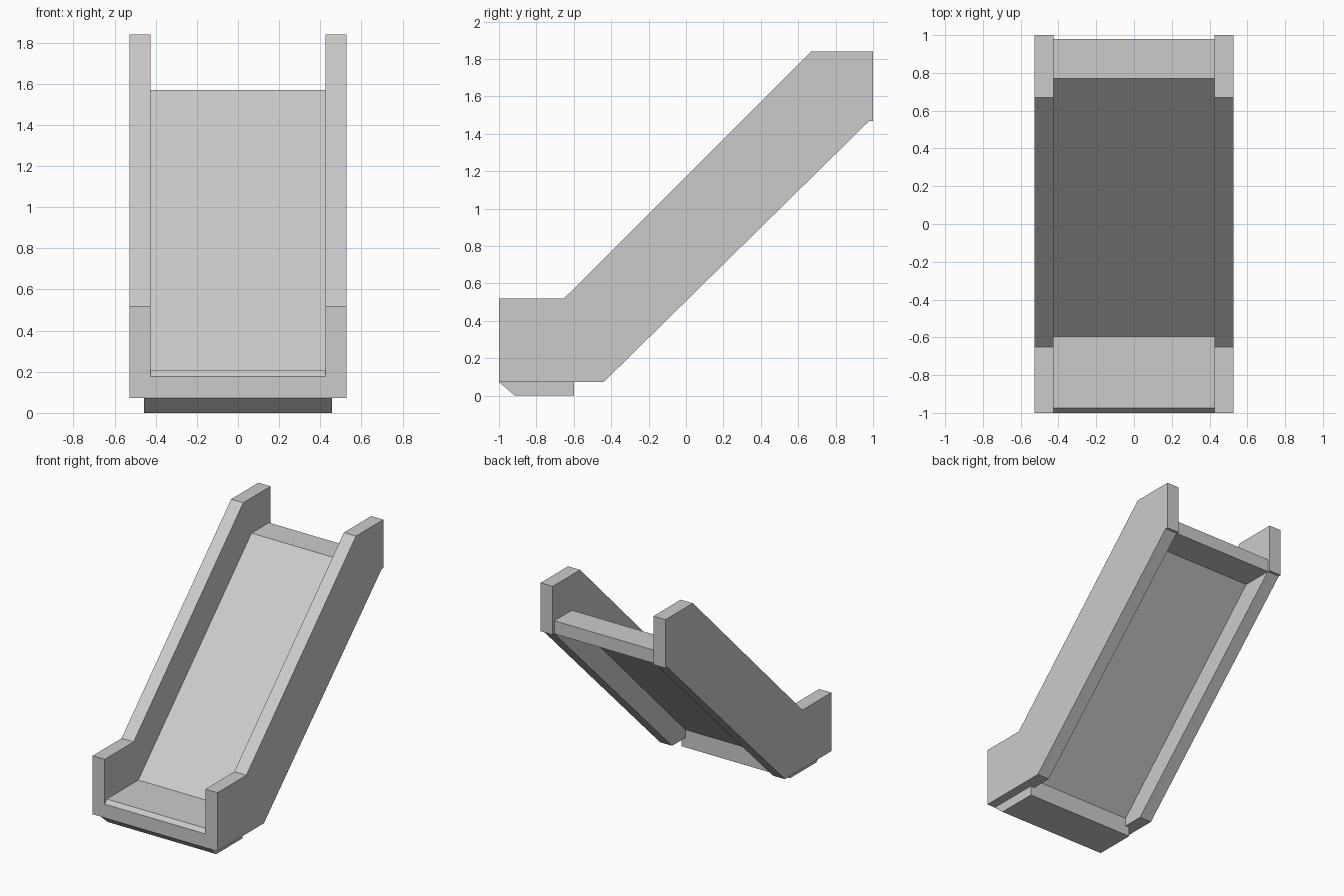
import bpy, bmesh

if "Cube" in bpy.data.objects:
    bpy.data.objects.remove(bpy.data.objects["Cube"])

grey = bpy.data.materials.new("plain_grey")
grey.diffuse_color = (0.6, 0.6, 0.6, 1)
grey.use_nodes = True
grey.node_tree.nodes["Principled BSDF"].inputs["Base Color"].default_value = grey.diffuse_color


def extrude_profile(name, profile, x0, x1):
    """Extrude a (y, z) outline along x."""
    bm = bmesh.new()
    face = bm.faces.new([bm.verts.new((x0, y, z)) for y, z in profile])
    ext = bmesh.ops.extrude_face_region(bm, geom=[face])
    moved = [g for g in ext["geom"] if isinstance(g, bmesh.types.BMVert)]
    bmesh.ops.translate(bm, verts=moved, vec=(x1 - x0, 0, 0))
    bmesh.ops.recalc_face_normals(bm, faces=bm.faces)
    mesh = bpy.data.meshes.new(name)
    bm.to_mesh(mesh)
    bm.free()
    mesh.materials.append(grey)
    obj = bpy.data.objects.new(name, mesh)
    bpy.context.collection.objects.link(obj)
    return obj


# side walls, mirrored across x
wall = [(-1, 0.073), (-1, 0.52), (-0.652, 0.52), (0.67, 1.84),
        (1, 1.84), (1, 1.47), (0.98, 1.47), (-0.44, 0.073)]
side_walls = extrude_profile("side_walls", wall, 0.425, 0.527)
side_walls.modifiers.new("mirror", 'MIRROR')

# slide bed: flat exit with bevelled lip, thin ramp, top platform
bed = [(-1, 0.073), (-1, 0.178), (-0.975, 0.207), (-0.595, 0.207),
       (0.77, 1.57), (0.98, 1.57), (0.98, 1.47), (0.74, 1.47),
       (-0.6, 0.135), (-0.6, 0.073)]
extrude_profile("slide_bed", bed, -0.425, 0.425)

# foot under the exit, slanted at the front
foot = [(-1, 0.073), (-0.6, 0.073), (-0.6, 0), (-0.915, 0)]
extrude_profile("foot", foot, -0.458, 0.458)
